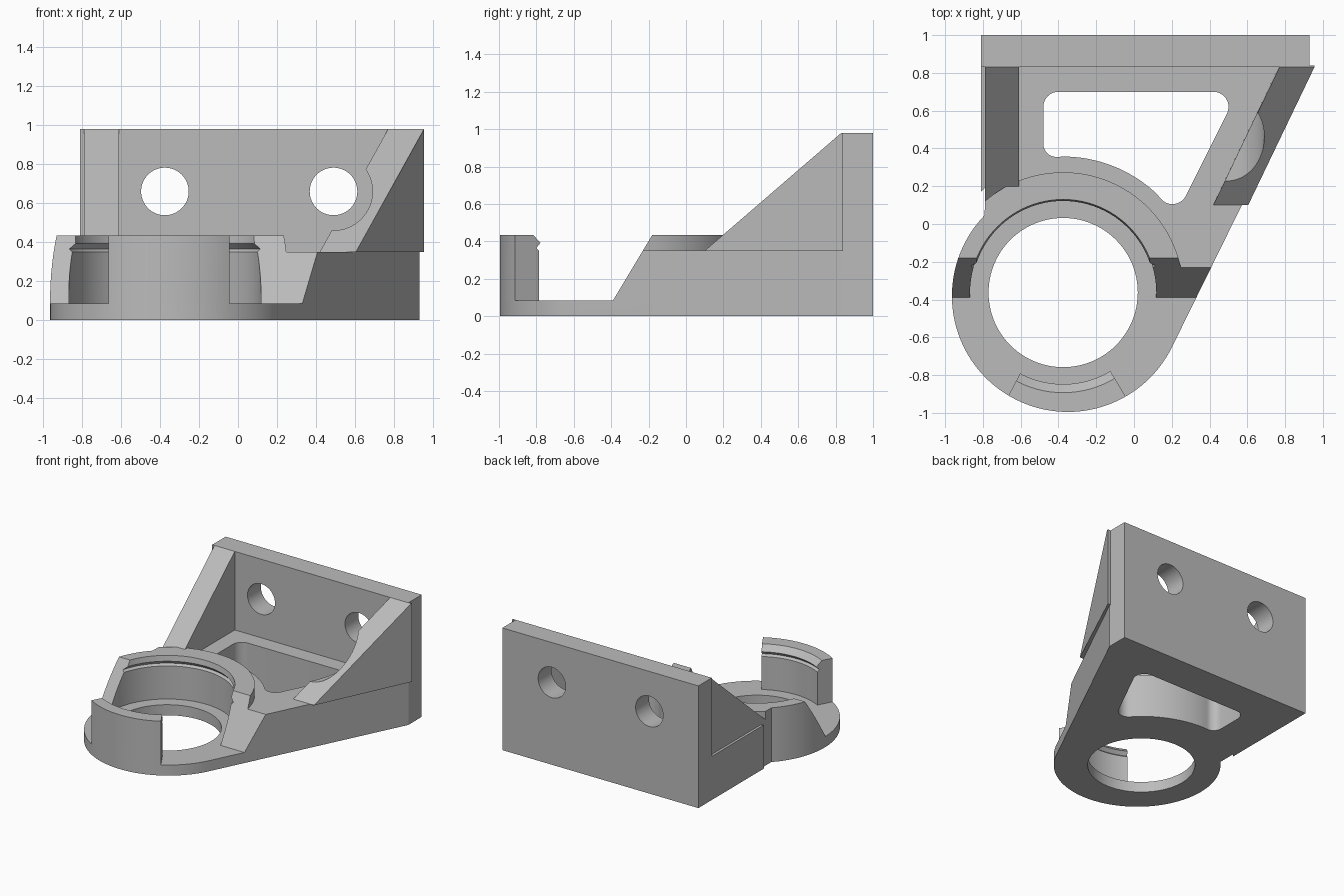
import bpy, bmesh
from math import cos, sin, tan, radians, pi
from mathutils import Vector

if "Cube" in bpy.data.objects:
    bpy.data.objects.remove(bpy.data.objects["Cube"])

grey = bpy.data.materials.new("plain grey")
grey.use_nodes = True
colour = (0.5, 0.5, 0.5, 1)
grey.diffuse_color = colour
grey.node_tree.nodes["Principled BSDF"].inputs["Base Color"].default_value = colour

SEAT = Vector((-0.375, -0.363))     # axis of the bearing seat
RIM = Vector((-0.35, -0.381))       # axis of the outer rim
FLOOR, DECK, TOP, BACK = 0.085, 0.35, 0.435, 0.98


def finish(name, bm):
    bmesh.ops.recalc_face_normals(bm, faces=bm.faces)
    mesh = bpy.data.meshes.new(name)
    bm.to_mesh(mesh)
    bm.free()
    mesh.materials.append(grey)
    obj = bpy.data.objects.new(name, mesh)
    bpy.context.collection.objects.link(obj)
    return obj


def loft(name, lower, upper):
    """Solid between two matching loops of 3D points."""
    bm = bmesh.new()
    a = [bm.verts.new(p) for p in lower]
    b = [bm.verts.new(p) for p in upper]
    n = len(a)
    bm.faces.new(a)
    bm.faces.new(b)
    for i in range(n):
        j = (i + 1) % n
        bm.faces.new((a[i], a[j], b[j], b[i]))
    return finish(name, bm)


def prism(name, outline, z0, z1):
    return loft(name, [(x, y, z0) for x, y in outline], [(x, y, z1) for x, y in outline])


def arc(centre, r, start, end, steps):
    angles = [radians(start + (end - start) * i / steps) for i in range(steps + 1)]
    return [(centre[0] + r * cos(a), centre[1] + r * sin(a)) for a in angles]


def circle(centre, r, steps=96):
    return arc(centre, r, 0, 360, steps)[:-1]


def bolt_cutter(x, r, y0, y1):
    loop = circle((x, 0.66), r, 64)
    return loft("bolt_cutter", [(u, y0, v) for u, v in loop], [(u, y1, v) for u, v in loop])


def lathe(name, profile, steps=96):
    """Closed solid turned about the seat axis from (radius, z) points."""
    bm = bmesh.new()
    rings = [[bm.verts.new((x, y, z)) for x, y in circle(SEAT, r, steps)] for r, z in profile]
    for a, b in zip(rings, rings[1:]):
        for i in range(steps):
            j = (i + 1) % steps
            bm.faces.new((a[i], a[j], b[j], b[i]))
    bm.faces.new(rings[0])
    bm.faces.new(rings[-1])
    return finish(name, bm)


def combine(obj, tool, operation):
    """Apply a boolean and discard the tool."""
    mod = obj.modifiers.new("cut", "BOOLEAN")
    mod.operation, mod.solver, mod.object = operation, "EXACT", tool
    graph = bpy.context.evaluated_depsgraph_get()
    mesh = bpy.data.meshes.new_from_object(obj.evaluated_get(graph))
    obj.modifiers.clear()
    obj.data = mesh
    bpy.data.objects.remove(tool)


def rounded(corners):
    """Fillet each (x, y, radius) corner of a polygon."""
    out = []
    for i, (x, y, r) in enumerate(corners):
        p = Vector((x, y))
        if not r:
            out.append((x, y))
            continue
        u = (Vector(corners[i - 1][:2]) - p).normalized()
        v = (Vector(corners[(i + 1) % len(corners)][:2]) - p).normalized()
        half = u.angle(v) / 2
        mid = p + (u + v).normalized() * r / sin(half)
        a, b = p + u * r / tan(half) - mid, p + v * r / tan(half) - mid
        for k in range(11):
            t = k / 10
            w = pi - 2 * half
            out.append(tuple(mid + (a * sin((1 - t) * w) + b * sin(t * w)) / sin(w)))
    return out


# Plan of the whole bracket: straight left side, round nose, tangent right side
outline = [(0.93, 1), (-0.81, 1), (-0.81, 0.17), (-0.79, 0.19)]
outline += arc(RIM, 0.614, 135.8, 334, 72) + [(0.93, 0.83)]


def seat_cutter(mouth):
    return lathe("seat_cutter", [(0.493, FLOOR), (0.493, 0.35), (0.51, 0.365),
                                 (0.485, 0.392), (mouth, TOP), (mouth, 0.6)])


# Base block with the raised collar
base = prism("bracket_body", outline, 0, DECK)
collar = prism("collar", outline, 0.2, TOP)
combine(collar, prism("collar_limit", circle(SEAT, 0.637), 0.1, 0.6), "INTERSECT")
combine(base, collar, "UNION")

# Sloped opening at the front
side = [(-1.2, FLOOR), (-0.39, FLOOR), (-0.15, 0.485), (-0.15, 0.7), (-1.2, 0.7)]
combine(base, loft("opening", [(-1.5, y, z) for y, z in side], [(1.5, y, z) for y, z in side]), "DIFFERENCE")

# Seat, through bore and rear window
combine(base, seat_cutter(0.493), "DIFFERENCE")
combine(base, prism("bore", circle(SEAT, 0.395), -0.2, 0.7), "DIFFERENCE")
window = [(-0.48, 0.70, 0.08), (-0.48, 0.35, 0.07)]
window += [(x, y, 0) for x, y in arc(SEAT, 0.72, 90, 46.6, 16)]
window += [(0.22, 0.04, 0.08), (0.55, 0.70, 0.08)]
combine(base, prism("window", rounded(window), -0.2, 0.7), "DIFFERENCE")

# Retaining clip at the nose
clip = prism("clip", outline, FLOOR - 0.04, TOP)
wedge = [tuple(SEAT)] + arc(SEAT, 1, 242, 301, 4)
combine(clip, prism("wedge", wedge, -0.1, 0.7), "INTERSECT")
combine(clip, prism("clip_bore", circle(SEAT, 0.493), -0.2, 0.2), "DIFFERENCE")
combine(clip, seat_cutter(0.53), "DIFFERENCE")
combine(base, clip, "UNION")


# Side gussets: triangles whose sides follow x at the back minus a lean
def gusset(name, x_in, x_out, lean):
    tri = [(0.1, DECK), (0.1, DECK - 0.001), (0.84, DECK - 0.001), (0.84, BACK), (0.83, BACK)]
    return loft(name, *[[(x + (min(y, 0.83) - 0.83) * lean, y, z) for y, z in tri]
                        for x in (x_in, x_out)])


left_rib = gusset("left_rib", 0.77, 0.955, 0.48)
combine(left_rib, bolt_cutter(0.49, 0.2, -0.5, 0.83), "DIFFERENCE")
right_rib = gusset("right_rib", -0.79, -0.61, 0)

# Mounting wall with two bolt holes
wall = prism("wall", [(-0.81, 0.83), (0.93, 0.83), (0.93, 1), (-0.81, 1)], 0.2, BACK)
for x in (-0.375, 0.49):
    combine(wall, bolt_cutter(x, 0.122, 0.5, 1.5), "DIFFERENCE")
for part in (wall, left_rib, right_rib):
    combine(base, part, "UNION")

# Smooth the round walls, keep edges sharp
bpy.ops.object.select_all(action="DESELECT")
base.select_set(True)
bpy.context.view_layer.objects.active = base
bpy.ops.object.shade_smooth_by_angle(angle=radians(20))
